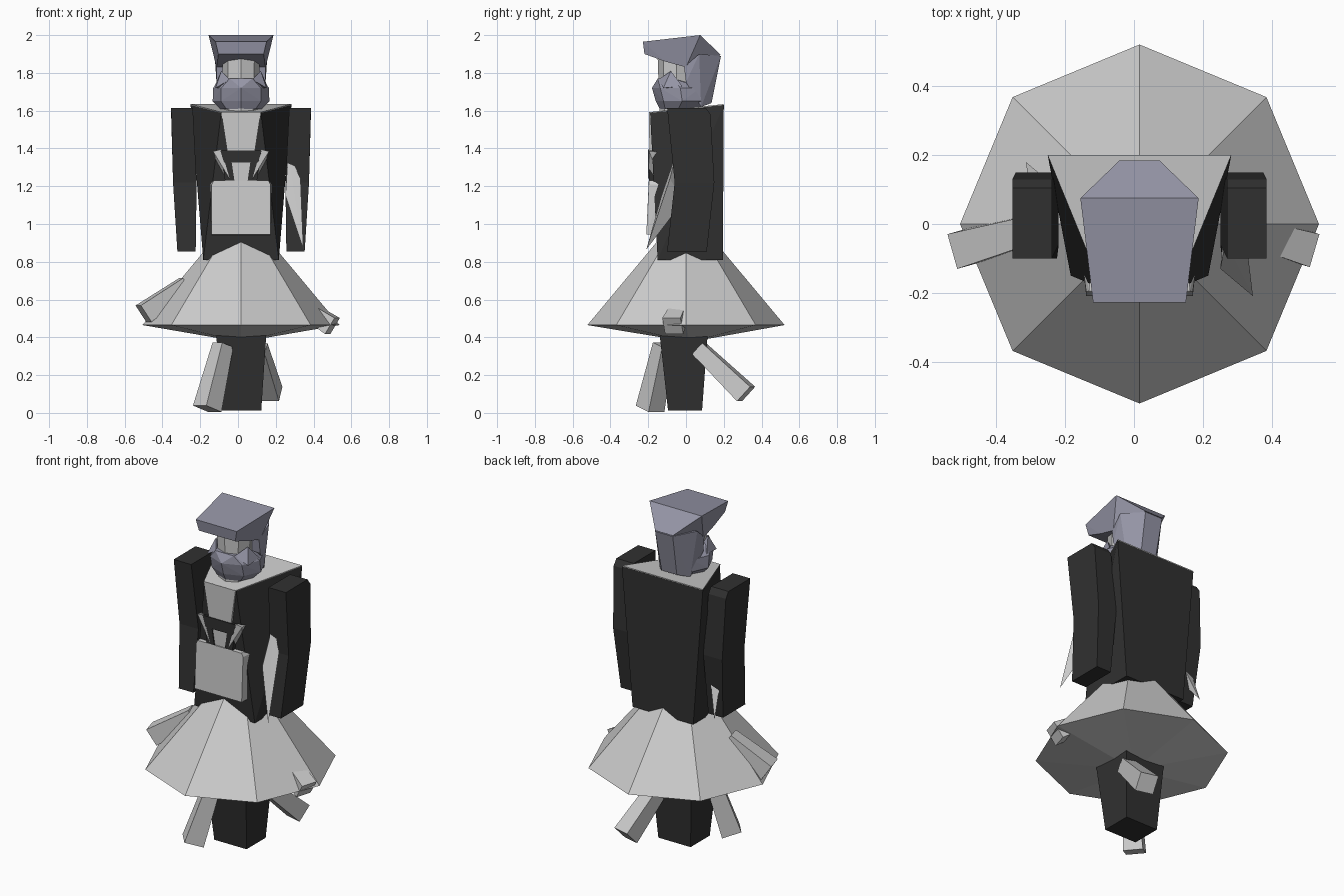
import bpy, bmesh, math
from mathutils import Vector

C = 0.016  # symmetry plane of the figure


def material(name, rgb):
    m = bpy.data.materials.new(name)
    m.diffuse_color = (*rgb, 1)
    return m


DARK = material("dark_cloth", (0.03, 0.03, 0.03))
BLUE = material("slate", (0.30, 0.30, 0.38))


def hull(name, pts, mat=None):
    """Flat-faced solid wrapped around a few corner points."""
    bm = bmesh.new()
    for p in pts:
        bm.verts.new(p)
    res = bmesh.ops.convex_hull(bm, input=bm.verts)
    loose = [v for v in bm.verts if not v.link_faces]
    bmesh.ops.delete(bm, geom=loose, context='VERTS')
    bmesh.ops.dissolve_limit(bm, angle_limit=0.02, verts=bm.verts, edges=bm.edges)
    bmesh.ops.recalc_face_normals(bm, faces=bm.faces)
    me = bpy.data.meshes.new(name)
    bm.to_mesh(me)
    bm.free()
    ob = bpy.data.objects.new(name, me)
    bpy.context.collection.objects.link(ob)
    if mat:
        me.materials.append(mat)
    return ob


def sym(*pts):
    """Half-width points doubled on both sides of the centre plane."""
    return [(C + s * x, y, z) for x, y, z in pts for s in (-1, 1)]


def side(s, pts):
    return [(C + s * x, y, z) for x, y, z in pts]


def rect(x0, x1, y0, y1, z):
    return [(x, y, z) for x in (x0, x1) for y in (y0, y1)]


def ring(n, rx, ry, cy, z):
    return [(C + rx * math.cos(2 * math.pi * i / n),
             cy + ry * math.sin(2 * math.pi * i / n), z) for i in range(n)]


def beam(name, a, b, wa, wb):
    """Tapered square bar from a to b."""
    a, b = Vector(a), Vector(b)
    q = (b - a).to_track_quat('Z', 'Y')
    pts = []
    for p, w in ((a, wa), (b, wb)):
        for sx in (-1, 1):
            for sy in (-1, 1):
                pts.append(p + q @ Vector((sx * w / 2, sy * w / 2, 0)))
    return hull(name, pts)


# Skirt: eight-sided cone with a shallow underside
hull("skirt", ring(8, 0.522, 0.522, 0, 0.465) + [(C, 0, 1.09), (C, 0.02, 0.375)])

# Torso and the light collar plate and shirt front
hull("torso", sym((0.2, -0.15, 0.81), (0.2, 0.195, 0.81),
                  (0.105, -0.19, 1.59), (0.267, 0.2, 1.63)), DARK)
hull("collar", sym((0.105, -0.195, 1.592), (0.267, 0.2, 1.635),
                   (0.104, -0.19, 1.585), (0.266, 0.199, 1.628)))
hull("shirt", sym((0.105, -0.197, 1.592), (0.045, -0.19, 1.2),
                  (0.105, -0.18, 1.59), (0.045, -0.15, 1.2)))

# Apron panel
hull("apron", sym((0.155, -0.197, 1.21), (0.145, -0.197, 1.23), (0.155, -0.21, 0.945),
                  (0.165, -0.12, 1.21), (0.145, -0.12, 1.23), (0.155, -0.12, 0.94)))

# Buckle above the apron: bar, two legs, two light cheeks
hull("buckle_bar", sym((0.11, -0.2, 1.39), (0.09, -0.2, 1.325),
                       (0.11, -0.14, 1.38), (0.09, -0.14, 1.325)), DARK)
for s, tag in ((-1, "left"), (1, "right")):
    hull(f"buckle_leg_{tag}", side(s, [(x, y, z) for y in (-0.197, -0.14) for x, z in
         ((0.105, 1.385), (0.05, 1.33), (0.035, 1.23), (0.085, 1.23))]), DARK)
    hull(f"buckle_cheek_{tag}", side(s, [(0.148, -0.195, 1.385), (0.105, -0.2, 1.395),
         (0.14, -0.14, 1.38), (0.06, -0.2, 1.24), (0.1, -0.14, 1.24)]))

    # Arms bent slightly back at the elbow
    elbow = [(x, y, 1.22) for x in (0.235, 0.36) for y in (-0.06, 0.15)]
    hull(f"upper_arm_{tag}", side(s, elbow + [
        (x, y, z) for x in (0.255, 0.37) for y, z in ((-0.1, 1.615), (0.105, 1.615), (0.13, 1.58))]), DARK)
    hull(f"lower_arm_{tag}", side(s, elbow + [
        (x, y, 0.855) for x in (0.24, 0.337) for y in (-0.1, 0.11)]), DARK)

    # Spikes: each side is the other turned half round
    hull(f"spike_{tag}", [(C + s * x, -0.015 + s * y, z) for x, y, z in
         ((0.25, -0.035, 1.38), (0.315, -0.07, 1.24), (0.235, -0.115, 1.15),
          (0.245, 0.0, 1.12), (0.33, -0.195, 0.865))])

# Trunk below the skirt
hull("leg_block", rect(-0.115, 0.15, -0.14, 0.115, 0.42)
     + rect(-0.09, 0.123, -0.095, 0.085, 0.012), DARK)

# Angled bars at the foot and through the skirt
beam("front_foot", (-0.08, -0.12, 0.36), (-0.163, -0.19, 0.022), 0.08, 0.11)
beam("back_foot", (0.11, 0.07, 0.34), (0.175, 0.318, 0.1), 0.08, 0.105)
beam("left_skirt_bar", (-0.28, -0.01, 0.68), (-0.5, -0.072, 0.525), 0.08, 0.105)
beam("right_skirt_bar", (0.33, -0.02, 0.57), (0.5, -0.07, 0.46), 0.08, 0.1)

# Neck and face
hull("face", ring(8, 0.09, 0.09, -0.05, 1.59) + ring(8, 0.1, 0.1, -0.05, 1.88))

# Beard: faceted band with points along its top
hull("beard", ring(8, 0.11, 0.1, -0.04, 1.61) + ring(8, 0.15, 0.14, -0.02, 1.65)
     + [(x, y, z + 0.02) for x, y, z in ring(8, 0.148, 0.15, -0.03, 1.70)]
     + sym((0.06, -0.15, 1.77), (0.11, -0.07, 1.77)), BLUE)
for s, tag in ((-1, "left"), (1, "right")):
    hull(f"beard_point_{tag}", side(s, [(0.105, -0.08, 1.81), (0.14, -0.02, 1.73),
         (0.06, -0.145, 1.765), (0.135, -0.12, 1.72), (0.06, -0.05, 1.72)]), BLUE)

# Hat and the hair falling from its back
hull("hat", sym((0.135, -0.228, 1.965), (0.12, -0.22, 1.9), (0.172, 0.075, 2.0),
                (0.058, 0.185, 1.895), (0.125, -0.11, 1.86), (0.13, 0.0, 1.83)), BLUE)
hull("back_hair", sym((0.13, -0.01, 1.83), (0.13, 0.0, 1.75), (0.14, 0.07, 1.9),
                      (0.058, 0.185, 1.89), (0.05, 0.135, 1.64), (0.1, 0.08, 1.62)), BLUE)
